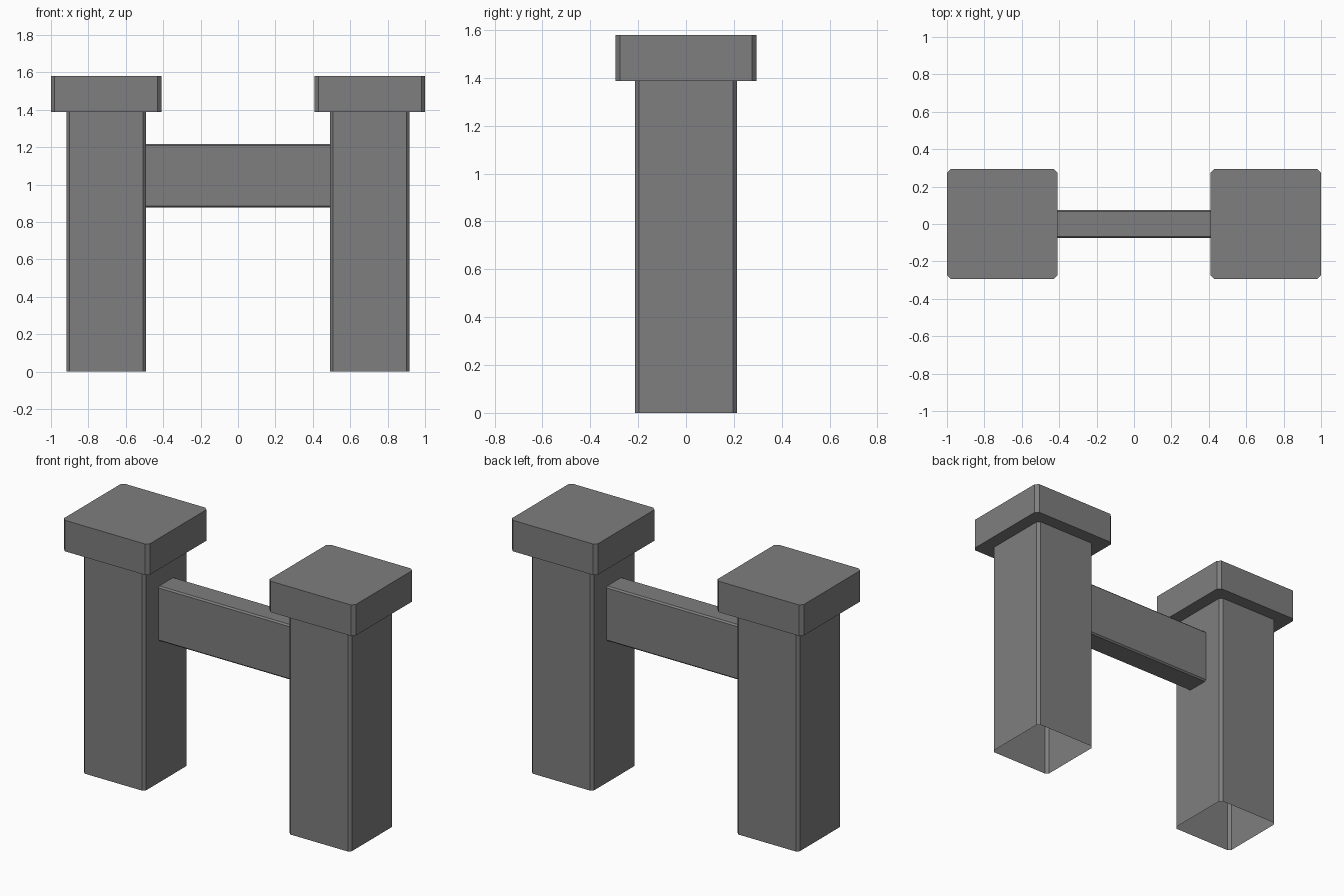
import bpy
import bmesh

if "Cube" in bpy.data.objects:
    bpy.data.objects.remove(bpy.data.objects["Cube"])

stone = bpy.data.materials.new("grey_stone")
stone.use_nodes = True
grey = (0.21, 0.21, 0.21, 1)
stone.diffuse_color = grey
stone.node_tree.nodes["Principled BSDF"].inputs["Base Color"].default_value = grey


def make_object(name, bm):
    bmesh.ops.recalc_face_normals(bm, faces=bm.faces)
    mesh = bpy.data.meshes.new(name)
    bm.to_mesh(mesh)
    bm.free()
    mesh.materials.append(stone)
    obj = bpy.data.objects.new(name, mesh)
    bpy.context.collection.objects.link(obj)
    return obj


def chamfered_ring(half_a, half_b, cut):
    """Corner points of a rectangle with its four corners cut off."""
    a, b = half_a - cut, half_b - cut
    return [(half_a, -b), (half_a, b), (a, half_b), (-a, half_b),
            (-half_a, b), (-half_a, -b), (-a, -half_b), (a, -half_b)]


def skin(bm, rings):
    """Join successive rings of vertices with flat quads."""
    for low, high in zip(rings, rings[1:]):
        for i in range(len(low)):
            j = (i + 1) % len(low)
            bm.faces.new((low[i], low[j], high[j], high[i]))


def make_pillar(name, x):
    # Hollow shaft, open at the foot, stepping out to a closed square cap
    shaft = chamfered_ring(0.213, 0.213, 0.016)
    cap = chamfered_ring(0.295, 0.295, 0.02)
    bm = bmesh.new()
    levels = [(shaft, 0), (shaft, 1.388), (cap, 1.388), (cap, 1.58)]
    rings = [[bm.verts.new((x + px, py, z)) for px, py in ring]
             for ring, z in levels]
    skin(bm, rings)
    bm.faces.new(rings[-1])
    return make_object(name, bm)


# Matching pillars
for side, x in (("left", 0.705), ("right", -0.705)):
    make_pillar(side + "_pillar", x)

# Rail with chamfered long edges, running from pillar to pillar
bm = bmesh.new()
section = chamfered_ring(0.076, 0.17, 0.009)
ends = [[bm.verts.new((x, y, 1.047 + z)) for y, z in section]
        for x in (-0.492, 0.492)]
skin(bm, ends)
make_object("cross_rail", bm)
